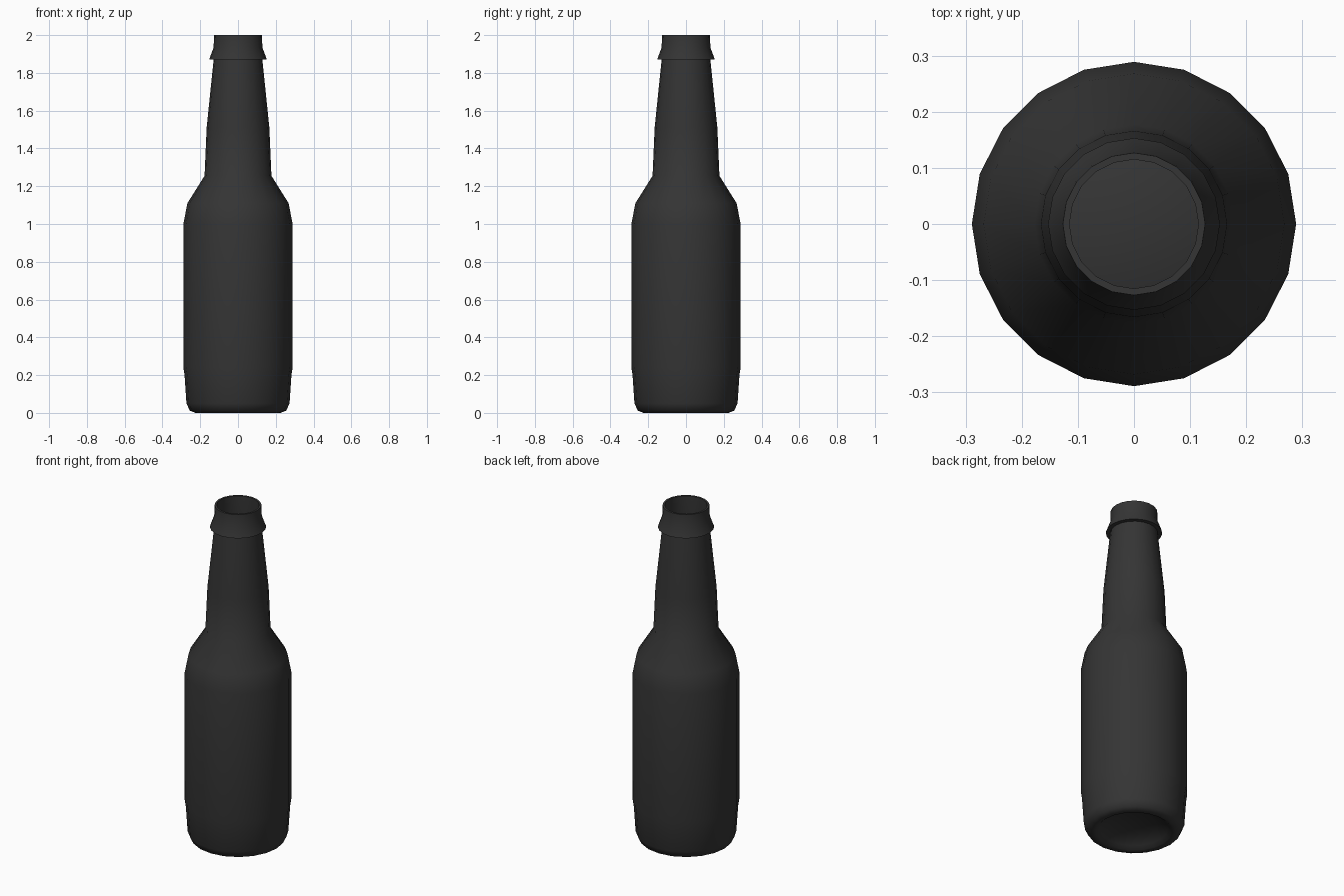
import bpy, bmesh, math

if "Cube" in bpy.data.objects:
    bpy.data.objects.remove(bpy.data.objects["Cube"])

SIDES = 20

# dark glass
glass = bpy.data.materials.new("dark_glass")
glass.diffuse_color = (0.035, 0.035, 0.035, 1)
glass.use_nodes = True
glass.node_tree.nodes["Principled BSDF"].inputs["Base Color"].default_value = glass.diffuse_color


def lathe(name, profile):
    """Revolve (radius, z) points about z; radius 0 makes a single pole."""
    bm = bmesh.new()
    rings = []
    for r, z in profile:
        if r == 0:
            rings.append([bm.verts.new((0, 0, z))] * SIDES)
        else:
            rings.append([bm.verts.new((r * math.cos(a), r * math.sin(a), z))
                          for a in (2 * math.pi * i / SIDES for i in range(SIDES))])
    for low, high in zip(rings, rings[1:]):
        for i in range(SIDES):
            j = (i + 1) % SIDES
            quad = [low[i], low[j], high[j], high[i]]
            bm.faces.new(list(dict.fromkeys(quad)))
    bmesh.ops.recalc_face_normals(bm, faces=bm.faces)
    mesh = bpy.data.meshes.new(name)
    bm.to_mesh(mesh)
    bm.free()
    obj = bpy.data.objects.new(name, mesh)
    bpy.context.collection.objects.link(obj)
    mesh.materials.append(glass)
    bpy.ops.object.select_all(action='DESELECT')
    obj.select_set(True)
    bpy.context.view_layer.objects.active = obj
    bpy.ops.object.shade_smooth_by_angle(angle=math.radians(45))
    return obj


# dished base, body, shoulder, neck, collar and lip
outside = [(0, 0.06), (0.12, 0.05), (0.185, 0.02), (0.205, 0.003), (0.225, 0.0),
           (0.255, 0.012), (0.273, 0.05), (0.283, 0.2), (0.289, 0.24), (0.289, 1.0),
           (0.268, 1.11), (0.177, 1.255), (0.166, 1.51), (0.129, 1.87),
           (0.153, 1.87), (0.129, 1.935), (0.127, 2.0)]
# inner wall, from the lip back down to the floor
inside = [(0.115, 2.0), (0.115, 1.87), (0.152, 1.51), (0.163, 1.26), (0.254, 1.11),
          (0.275, 1.0), (0.275, 0.24), (0.258, 0.06), (0.225, 0.02),
          (0.185, 0.035), (0.12, 0.065), (0, 0.075)]
lathe("bottle", outside + inside)
